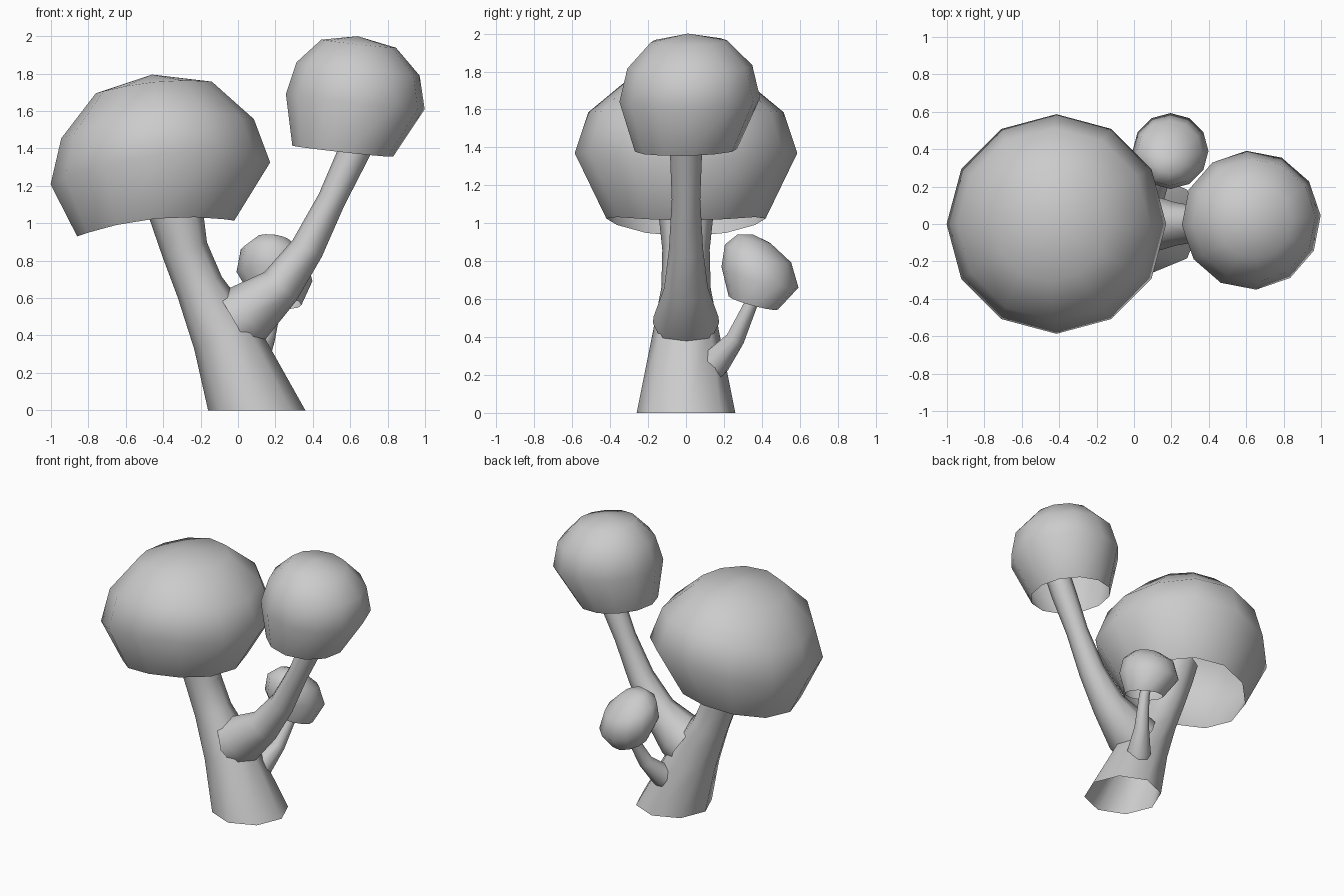
import bpy, bmesh
from math import sin, cos, radians, tau
from mathutils import Vector

cube = bpy.data.objects.get("Cube")
if cube:
    bpy.data.objects.remove(cube)

clay = bpy.data.materials.new("plain grey")
clay.use_nodes = True
GREY = (0.6, 0.6, 0.6, 1)
clay.diffuse_color = GREY
clay.node_tree.nodes["Principled BSDF"].inputs["Base Color"].default_value = GREY


def skin(name, rings, apex=None):
    """Bridge rings of points into an open smooth shell, with an optional tip."""
    bm = bmesh.new()
    loops = [[bm.verts.new(p) for p in ring] for ring in rings]
    n = len(loops[0])
    for low, high in zip(loops, loops[1:]):
        for i in range(n):
            j = (i + 1) % n
            bm.faces.new((low[i], low[j], high[j], high[i]))
    if apex:
        tip = bm.verts.new(apex)
        for i in range(n):
            bm.faces.new((loops[-1][i], loops[-1][(i + 1) % n], tip))
    for face in bm.faces:
        face.smooth = True
    mesh = bpy.data.meshes.new(name)
    bm.to_mesh(mesh)
    bm.free()
    mesh.materials.append(clay)
    obj = bpy.data.objects.new(name, mesh)
    bpy.context.collection.objects.link(obj)
    return obj


def limb(name, path, sides=8, flat_base=False):
    """Tapered tube along (x, y, z, radius) stations."""
    pts = [Vector(p[:3]) for p in path]
    rings = []
    for k, c in enumerate(pts):
        t = (pts[min(k + 1, len(pts) - 1)] - pts[max(k - 1, 0)]).normalized()
        if k == 0 and flat_base:
            t = Vector((0, 0, 1))
        u = Vector((0, 1, 0)).cross(t).normalized()
        v = t.cross(u)
        r = path[k][3]
        rings.append([c + r * (u * cos(tau * i / sides) + v * sin(tau * i / sides))
                      for i in range(sides)])
    return skin(name, rings)


def canopy(name, stations, apex, tilt, droop=0, turn=0, sides=12):
    """Open-bottomed dome; rings are sheared by tilt and sag at the x ends."""
    rings = []
    for x, y, z, r in stations:
        ring = []
        for i in range(sides):
            a = tau * i / sides + radians(turn)
            dx, dy = r * cos(a), r * sin(a)
            ring.append((x + dx, y + dy,
                         z + tilt[0] * dx + tilt[1] * dy - droop * dx * dx))
        rings.append(ring)
    return skin(name, rings, apex)


# Trunk and its two branches
limb("trunk", [(0.1, 0, 0, 0.26), (-0.07, 0, 0.40, 0.18), (-0.205, 0, 0.66, 0.13),
               (-0.285, 0, 0.86, 0.125), (-0.33, 0, 1.05, 0.145), (-0.37, 0, 1.2, 0.15)],
     flat_base=True)
limb("left_branch", [(-0.02, 0, 0.475, 0.175), (0.04, 0, 0.51, 0.17),
                     (0.225, 0, 0.66, 0.115), (0.37, 0, 0.865, 0.09),
                     (0.5, 0, 1.125, 0.075), (0.62, 0, 1.38, 0.085),
                     (0.66, 0, 1.47, 0.085)])
limb("back_branch", [(0.06, 0.1, 0.22, 0.09), (0.09, 0.16, 0.27, 0.08),
                     (0.15, 0.26, 0.39, 0.05), (0.2, 0.345, 0.58, 0.035),
                     (0.2, 0.37, 0.65, 0.035)])

# Leaf domes
canopy("large_canopy", [(-0.44, 0, 1.025, 0.42), (-0.415, 0, 1.37, 0.587),
                        (-0.43, 0, 1.585, 0.515), (-0.45, 0, 1.755, 0.31)],
       (-0.46, 0, 1.795), (0.1, 0), droop=0.3)
canopy("left_canopy", [(0.56, 0, 1.385, 0.27), (0.627, 0.02, 1.65, 0.372),
                       (0.642, 0.02, 1.825, 0.33), (0.645, 0.015, 1.96, 0.2)],
       (0.64, 0.01, 2.0), (-0.11, 0.02), turn=4)
canopy("small_canopy", [(0.21, 0.355, 0.58, 0.13), (0.195, 0.39, 0.715, 0.203),
                        (0.19, 0.38, 0.84, 0.175), (0.19, 0.36, 0.915, 0.09)],
       (0.19, 0.355, 0.94), (-0.12, -0.27))
